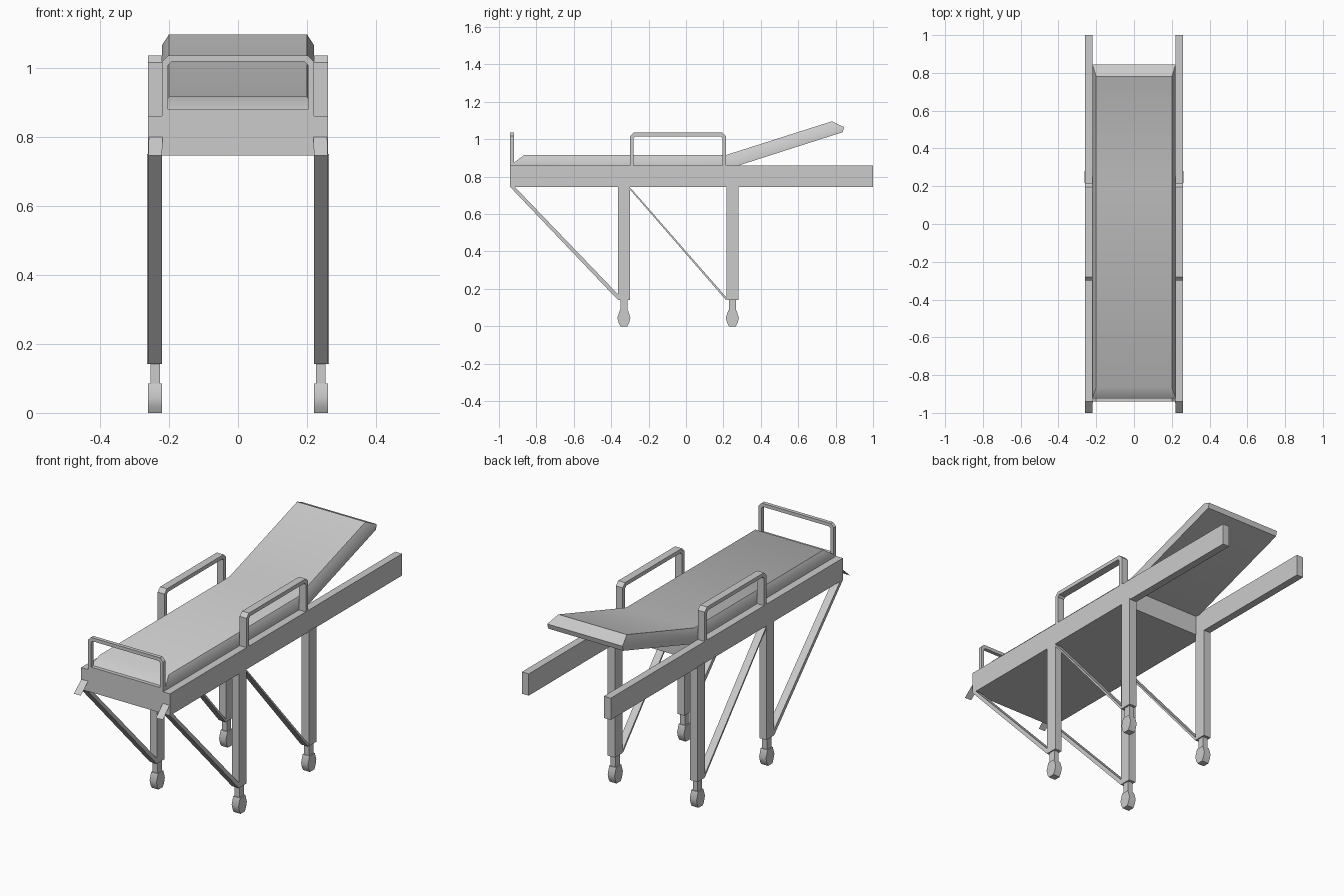
import bpy, bmesh

if "Cube" in bpy.data.objects:
    bpy.data.objects.remove(bpy.data.objects["Cube"])


def make(name, verts, faces, smooth=None):
    me = bpy.data.meshes.new(name)
    me.from_pydata(verts, [], faces)
    bm = bmesh.new()
    bm.from_mesh(me)
    bmesh.ops.recalc_face_normals(bm, faces=bm.faces)
    bm.to_mesh(me)
    bm.free()
    ob = bpy.data.objects.new(name, me)
    bpy.context.collection.objects.link(ob)
    if smooth:
        bpy.ops.object.select_all(action='DESELECT')
        bpy.context.view_layer.objects.active = ob
        ob.select_set(True)
        bpy.ops.object.shade_smooth_by_angle(angle=smooth)
    return ob


def prism(name, profile, x0, x1, smooth=None):
    """Extrude a y-z profile along x."""
    n = len(profile)
    verts = [(x, y, z) for x in (x0, x1) for y, z in profile]
    faces = [tuple(range(n)), tuple(range(n, 2 * n))]
    faces += [(i, (i + 1) % n, n + (i + 1) % n, n + i) for i in range(n)]
    return make(name, verts, faces, smooth)


def box(name, x, y, z):
    return prism(name, [(y[0], z[0]), (y[1], z[0]), (y[1], z[1]), (y[0], z[1])], *x)


def hoop(a0, a1, z0, z1, t, c, closed=False):
    """Outer and inner loops of a chamfered hoop, in (along, z)."""
    outer = [(a0, z0), (a0, z1 - c), (a0 + c, z1), (a1 - c, z1), (a1, z1 - c), (a1, z0)]
    d = c * 0.5
    zi = z0 + (t if closed else 0)
    inner = [(a0 + t, zi), (a0 + t, z1 - t - d), (a0 + t + d, z1 - t),
             (a1 - t - d, z1 - t), (a1 - t, z1 - t - d), (a1 - t, zi)]
    return outer, inner


def hoop_mesh(name, loops, place, d0, d1, closed=False):
    n = 6
    verts = [place(a, d, z) for d in (d0, d1) for lp in loops for a, z in lp]
    faces = []
    for i in range(n if closed else n - 1):
        j = (i + 1) % n
        faces += [(i, j, n + j, n + i), (12 + i, 12 + j, 18 + j, 18 + i),
                  (i, j, 12 + j, 12 + i), (6 + i, 6 + j, 18 + j, 18 + i)]
    if not closed:
        faces += [(0, 6, 18, 12), (5, 11, 23, 17)]
    return make(name, verts, faces)


# bed base between the rails
box("bed_base", (-.22, .22), (-.94, .22), (.745, .86))

# mattress with raised backrest: stations of (bottom, middle, top) in y-z
stations = [((-.92, .86), (-.92, .875), (-.865, .916)),
            ((.25, .85), (.24, .885), (.215, .916)),
            ((.838, 1.038), (.845, 1.065), (.78, 1.096))]
verts = []
for b, m, t in stations:
    verts += [(-.22, *b), (-.22, *m), (-.2, *t), (.2, *t), (.22, *m), (.22, *b)]
faces = [(s * 6 + i, s * 6 + (i + 1) % 6, s * 6 + 6 + (i + 1) % 6, s * 6 + 6 + i)
         for s in range(2) for i in range(6)]
for k in (0, 12):
    faces += [(k, k + 1, k + 4, k + 5), (k + 1, k + 2, k + 3, k + 4)]
make("mattress", verts, faces, 0.7)

# foot hoop
hoop_mesh("foot_hoop", hoop(-.22, .22, .86, 1.035, .018, .018, True),
          lambda a, d, z: (a, d, z), -.94, -.92, True)

for side, s in (("left", -1), ("right", 1)):
    xs = (s * .22, s * .26)
    # long rail and small front flap
    box(side + "_rail", xs, (-.94, 1), (.745, .86))
    make(side + "_front_flap",
         [(s * .218, -.935, .803), (s * .258, -.935, .803),
          (s * .26, -1, .745), (s * .22, -1, .745)], [(0, 1, 2, 3)])
    # side guard
    hoop_mesh(side + "_guard", hoop(-.3, .215, .86, 1.035, .02, .02),
              lambda a, d, z: (d, a, z), *xs)
    # legs with stub and wheel
    for end, y, xo in (("front", -.332, .26), ("rear", .248, .263)):
        box(f"{side}_{end}_leg", (s * .22, s * xo), (y - .032, y + .032), (.142, .75))
        box(f"{side}_{end}_stub", (s * .226, s * .254), (y - .018, y + .018), (.07, .142))
        prism(f"{side}_{end}_wheel",
              [(y - .018, 0), (y + .018, 0), (y + .028, .018), (y + .035, .045), (y + .022, .085),
               (y - .022, .085), (y - .035, .045), (y - .028, .018)], *xs, 0.9)
    # diagonal braces
    prism(side + "_front_brace",
          [(-.94, .745), (-.365, .142), (-.355, .162), (-.915, .745)], *xs)
    prism(side + "_rear_brace",
          [(-.305, .738), (.212, .142), (.22, .15), (-.295, .738)], *xs)
